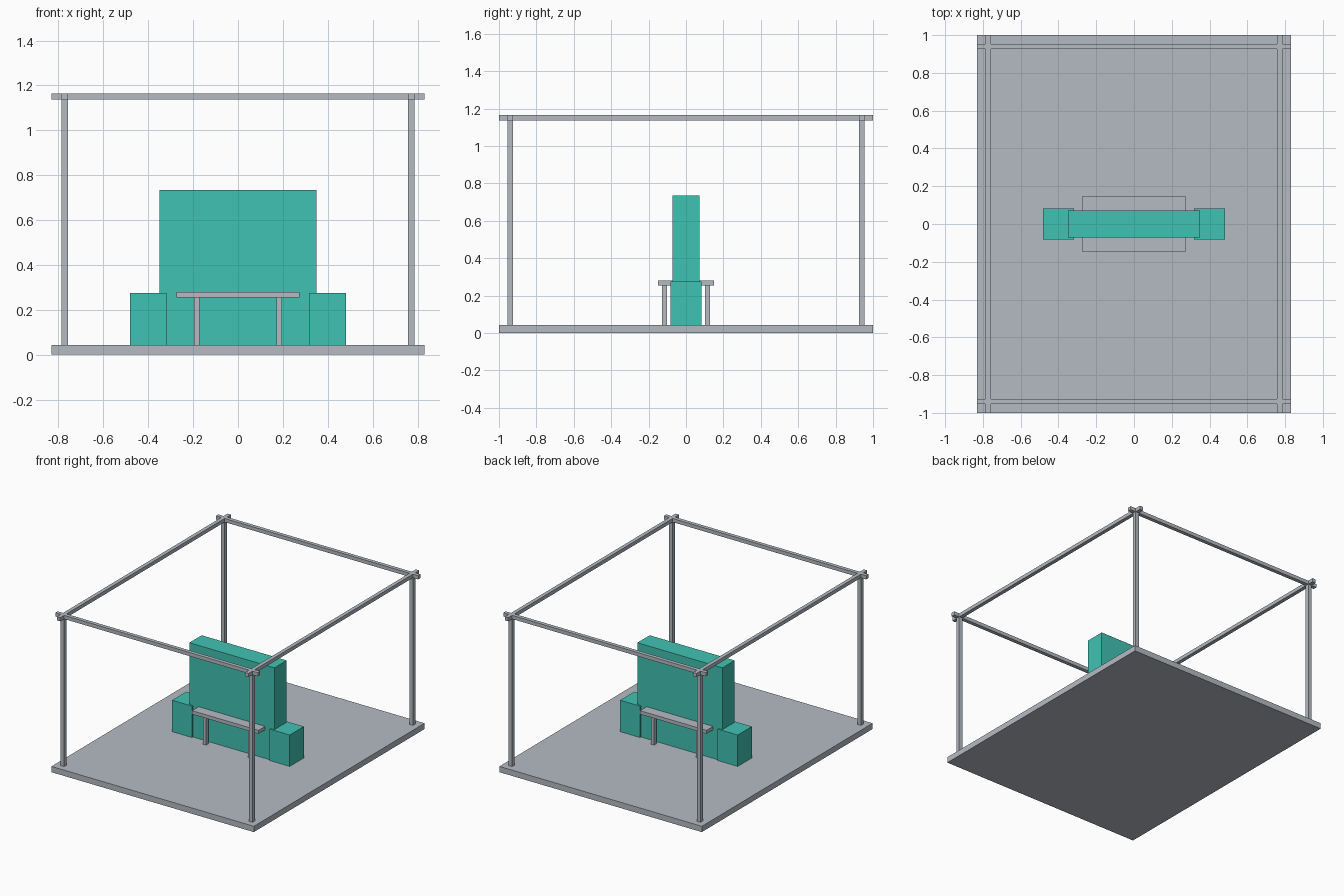
import bpy

cube = bpy.data.objects.get("Cube")
if cube:
    bpy.data.objects.remove(cube, do_unlink=True)


def make_material(name, rgb):
    mat = bpy.data.materials.new(name)
    mat.use_nodes = True
    color = (*rgb, 1.0)
    mat.diffuse_color = color
    mat.node_tree.nodes["Principled BSDF"].inputs["Base Color"].default_value = color
    return mat


grey = make_material("light grey", (0.46, 0.50, 0.55))
teal = make_material("teal", (0.053, 0.54, 0.455))


def box(name, mat, center, size, bottom, top):
    """Box centred on (x, y) with the given footprint, from bottom to top."""
    bpy.ops.mesh.primitive_cube_add(size=1, location=(*center, (bottom + top) / 2))
    obj = bpy.context.object
    obj.name = name
    obj.scale = (*size, top - bottom)
    bpy.ops.object.transform_apply(location=False, rotation=False, scale=True)
    obj.data.materials.append(mat)
    return obj


HALF_X, HALF_Y = 0.83, 1.0
FLOOR_TOP = 0.043
BEAM_BOTTOM, BEAM_TOP = 1.137, 1.164
POST_X, POST_Y, BAR = 0.772, 0.94, 0.028
SIDES = (("right", -1), ("left", 1))
ENDS = (("front", -1), ("back", 1))

# Floor platform
box("floor", grey, (0, 0), (2 * HALF_X, 2 * HALF_Y), 0, FLOOR_TOP)

# Open frame: four posts and four beams that cross at the corners
for side, sx in SIDES:
    box(f"{side}_beam", grey, (sx * POST_X, 0), (BAR, 2 * HALF_Y), BEAM_BOTTOM, BEAM_TOP)
    for end, sy in ENDS:
        box(f"{end}_{side}_post", grey, (sx * POST_X, sy * POST_Y), (BAR, BAR),
            FLOOR_TOP, BEAM_BOTTOM)
for end, sy in ENDS:
    box(f"{end}_beam", grey, (0, sy * POST_Y), (2 * HALF_X, BAR), BEAM_BOTTOM, BEAM_TOP)

# Central display wall with a low cabinet at each end
box("display_wall", teal, (0, 0), (0.698, 0.144), 0.02, 0.734)
for side, sx in SIDES:
    box(f"{side}_cabinet", teal, (sx * 0.4, 0), (0.164, 0.165), FLOOR_TOP, 0.276)

# Counter passing through the wall, on four legs
box("counter_top", grey, (0, 0), (0.546, 0.298), 0.254, 0.28)
for side, sx in SIDES:
    for end, sy in ENDS:
        box(f"{end}_{side}_counter_leg", grey, (sx * 0.184, sy * 0.115), (0.025, 0.025),
            FLOOR_TOP, 0.254)
